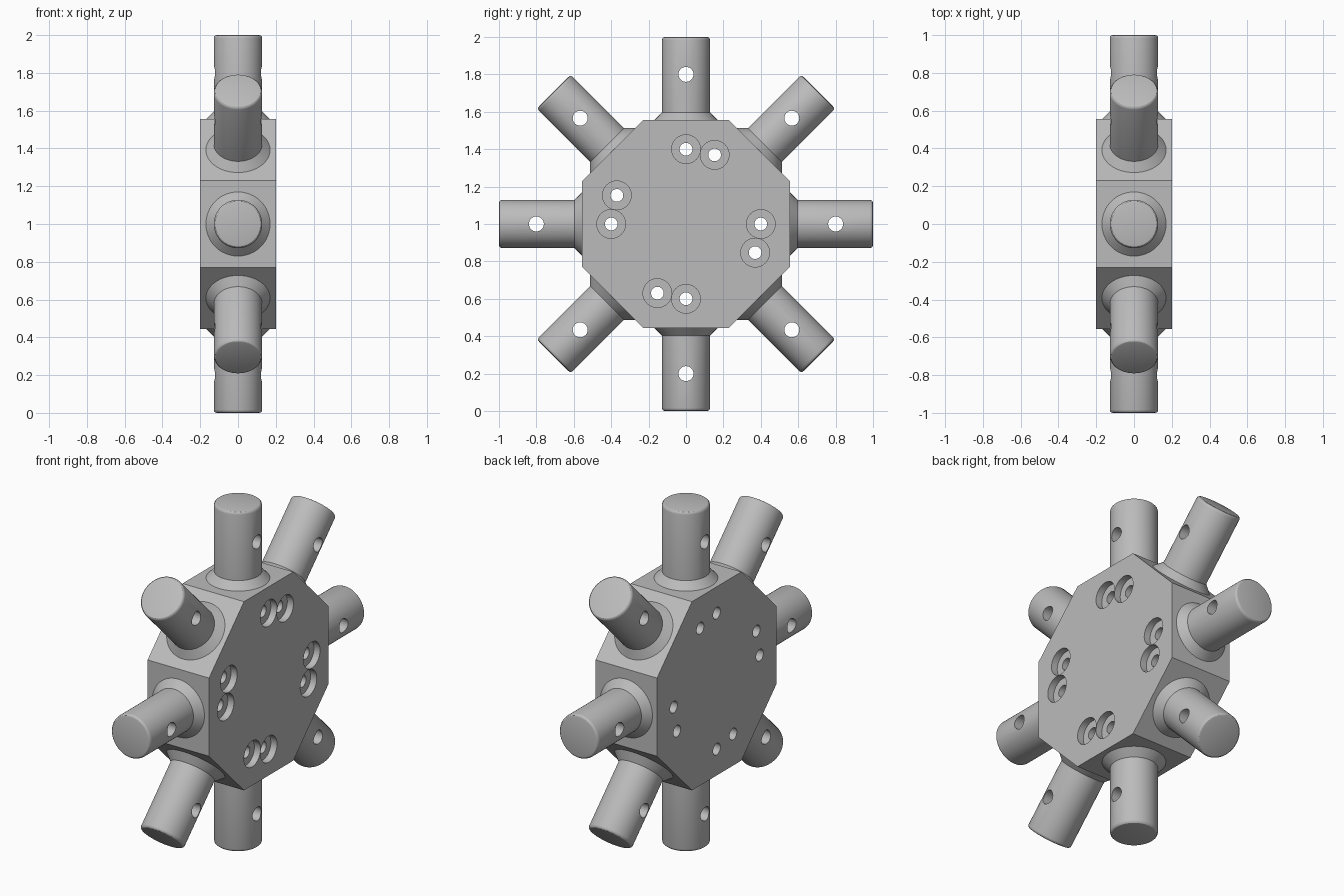
import bpy, bmesh
from math import pi, cos, sin, radians
from mathutils import Matrix, Vector

cube = bpy.data.objects.get("Cube")
if cube:
    bpy.data.objects.remove(cube, do_unlink=True)

CENTRE = Vector((0, 0, 1))
APOTHEM, HALF = 0.555, 0.2

steel = bpy.data.materials.new("plain grey")
steel.use_nodes = True
grey = (0.5, 0.5, 0.5, 1)
steel.diffuse_color = grey
steel.node_tree.nodes["Principled BSDF"].inputs["Base Color"].default_value = grey


def add_object(name, bm):
    mesh = bpy.data.meshes.new(name)
    bmesh.ops.recalc_face_normals(bm, faces=bm.faces)
    bm.to_mesh(mesh)
    bm.free()
    mesh.materials.append(steel)
    obj = bpy.data.objects.new(name, mesh)
    bpy.context.collection.objects.link(obj)
    return obj


def add_x_cylinder(bm, radius, x0, x1, y=0, z=0, sides=32, turn=0):
    """Cylinder lying along x."""
    place = (Matrix.Translation(((x0 + x1) / 2, y, z))
             @ Matrix.Rotation(pi / 2, 4, 'Y') @ Matrix.Rotation(turn, 4, 'Z'))
    bmesh.ops.create_cone(bm, cap_ends=True, segments=sides, radius1=radius,
                          radius2=radius, depth=x1 - x0, matrix=place)


def select_only(obj):
    bpy.ops.object.select_all(action='DESELECT')
    obj.select_set(True)
    bpy.context.view_layer.objects.active = obj


def cut(obj, bm):
    """Subtract the cutter mesh from the object, then drop the cutter."""
    cutter = add_object("hole_cutter", bm)
    cutter.hide_render = True
    mod = obj.modifiers.new("holes", 'BOOLEAN')
    mod.operation, mod.solver, mod.object = 'DIFFERENCE', 'EXACT', cutter
    select_only(obj)
    bpy.ops.object.modifier_apply(modifier=mod.name)
    bpy.data.objects.remove(cutter, do_unlink=True)


def smooth(obj):
    select_only(obj)
    bpy.ops.object.shade_smooth_by_angle(angle=radians(30))


# Octagonal hub
bm = bmesh.new()
add_x_cylinder(bm, APOTHEM / cos(pi / 8), -HALF, HALF, sides=8, turn=pi / 8)
hub = add_object("hub", bm)
hub.location = CENTRE

# Paired screw holes: through holes, then counterbores on the +x side
for radius, start in ((0.034, -0.3), (0.077, HALF - 0.04)):
    bm = bmesh.new()
    for quarter in range(4):
        for offset in (0, -pi / 8):
            a = quarter * pi / 2 + offset
            add_x_cylinder(bm, radius, start, 0.3, 0.4 * cos(a), 0.4 * sin(a))
    for v in bm.verts:
        v.co += CENTRE
    cut(hub, bm)
smooth(hub)

# Peg with conical collar and rounded tip, turned around z
R, EDGE = 0.128, 0.016
profile = [(0, 0.53), (0.17, 0.53), (0.17, APOTHEM), (R, APOTHEM + 0.042)]
for i in range(4):
    a = i * pi / 6
    profile.append((R - EDGE + EDGE * cos(a), 1 - EDGE + EDGE * sin(a)))
profile.append((0, 1))
bm = bmesh.new()
verts = [bm.verts.new((r, 0, h)) for r, h in profile]
edges = [bm.edges.new(pair) for pair in zip(verts, verts[1:])]
bmesh.ops.spin(bm, geom=verts + edges, cent=(0, 0, 0), axis=(0, 0, 1),
               angle=2 * pi, steps=64)
bmesh.ops.remove_doubles(bm, verts=bm.verts, dist=0.0001)
peg = add_object("peg_1", bm)

# Cross hole through the peg
bm = bmesh.new()
add_x_cylinder(bm, 0.04, -0.3, 0.3, z=0.8)
cut(peg, bm)
smooth(peg)

# Eight pegs around the hub
peg.location = CENTRE
for i in range(1, 8):
    copy = peg.copy()
    copy.name = f"peg_{i + 1}"
    copy.rotation_euler = (i * pi / 4, 0, 0)
    bpy.context.collection.objects.link(copy)
